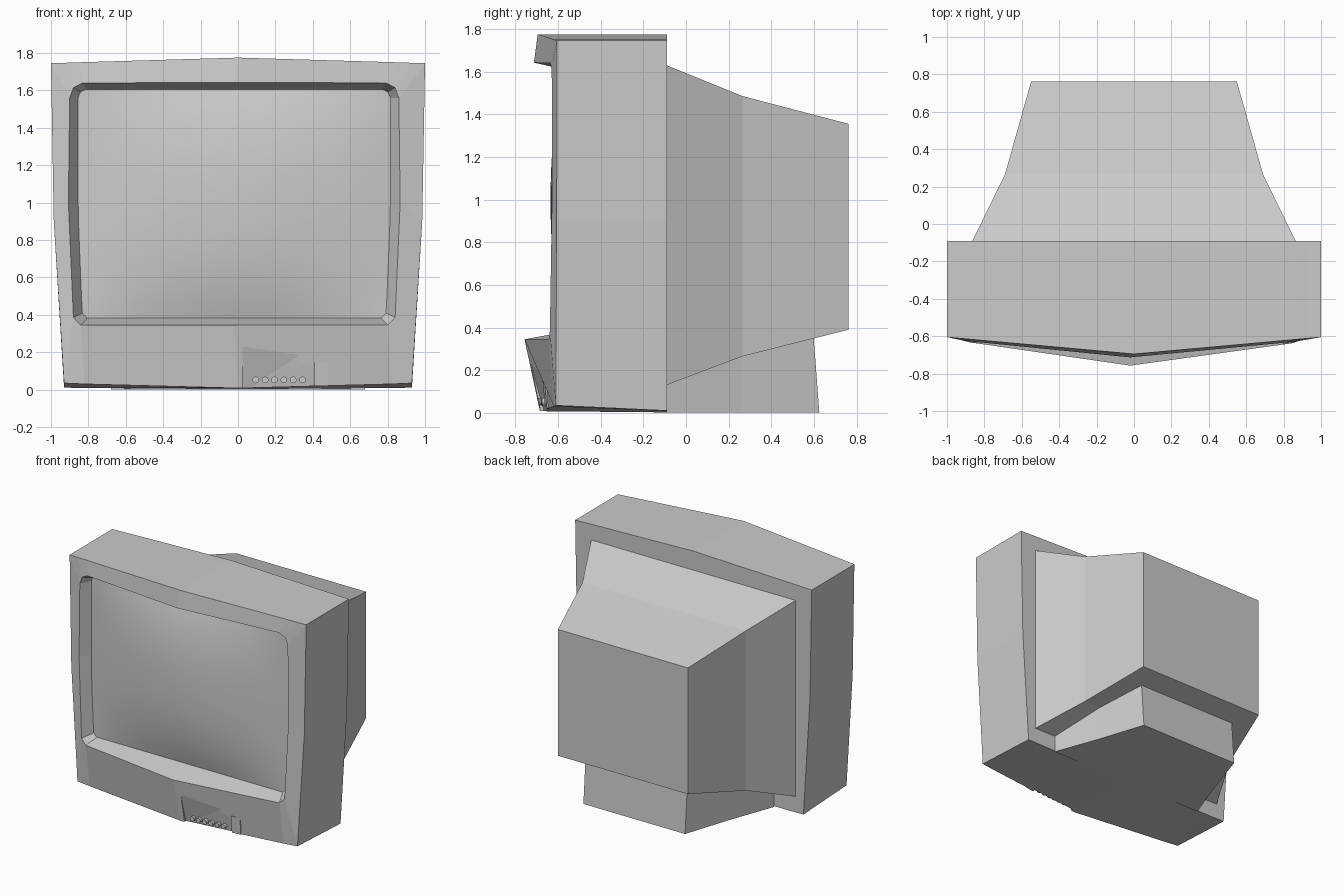
import bpy, bmesh
from mathutils import Vector

if "Cube" in bpy.data.objects:
    bpy.data.objects.remove(bpy.data.objects["Cube"])


def make(name, rings=None, hull=None):
    """Capped loft through equal-length rings, or a convex hull of points."""
    bm = bmesh.new()
    if hull:
        bmesh.ops.convex_hull(bm, input=[bm.verts.new(p) for p in hull])
    else:
        loops = [[bm.verts.new(p) for p in r] for r in rings]
        n = len(loops[0])
        for a, b in zip(loops, loops[1:]):
            for i in range(n):
                j = (i + 1) % n
                bm.faces.new((a[i], a[j], b[j], b[i]))
        bm.faces.new(loops[0])
        bm.faces.new(loops[-1])
    bmesh.ops.recalc_face_normals(bm, faces=bm.faces)
    me = bpy.data.meshes.new(name)
    bm.to_mesh(me)
    bm.free()
    ob = bpy.data.objects.new(name, me)
    bpy.context.collection.objects.link(ob)
    return ob


def mirrored(half, shift=0.0):
    """Close a half outline (bottom centre to top centre) by mirroring in x."""
    full = half + [(-x, z) for x, z in half[-2:0:-1]]
    return [(x + shift, z) for x, z in full]


# Front housing: back outline -> front outline -> opening -> recess floor
outer = mirrored([(0, .008), (.82, .03), (.93, .035), (.985, .9), (1, 1.745),
                  (.93, 1.747), (.85, 1.75), (0, 1.775)])
opening = mirrored([(0, .345), (.82, .345), (.86, .385), (.887, 1.0), (.88, 1.56),
                    (.86, 1.615), (.81, 1.64), (0, 1.642)], -.02)
inner = mirrored([(0, .383), (.785, .383), (.81, .41), (.835, 1.0), (.835, 1.56),
                  (.82, 1.59), (.79, 1.605), (0, 1.605)], -.02)


def bow(x, z, edge, low, high):
    return edge - (low if z < 1 else high) * (1 - abs(x))


housing = make("front_housing", [
    [(x, -.09, z if z > .1 else z * .3) for x, z in outer],
    [(x, bow(x, z, -.605, .08, .09), z) for x, z in outer],
    [(x, bow(x, z, -.615, .145, .10), z) for x, z in opening],
    [(x, -.55, z) for x, z in inner]])

# Tilted recess for the control panel
back = [(.025, -.730, .24), (.41, -.681, .24), (.025, -.658, -.02), (.41, -.630, -.02)]
cutter = make("panel_cutter", hull=back + [(x, -.9, z) for x, y, z in back])
cutter.hide_render = True
mod = housing.modifiers.new("panel_recess", 'BOOLEAN')
mod.operation = 'DIFFERENCE'
mod.solver = 'EXACT'
mod.object = cutter
bpy.context.view_layer.objects.active = housing
bpy.ops.object.modifier_apply(modifier=mod.name)
bpy.data.objects.remove(cutter)

# Bulging picture tube
bm = bmesh.new()
NX, NZ = 28, 18
grid = []
for j in range(NZ + 1):
    v = 2 * j / NZ - 1
    row = []
    for i in range(NX + 1):
        u = 2 * i / NX - 1
        y = -.553 - .082 * (1 - abs(u) ** 1.8) * (1 - abs(v) ** 2.4)
        row.append(bm.verts.new((-.02 + .832 * u, y, .994 + .611 * v)))
    grid.append(row)
for j in range(NZ):
    for i in range(NX):
        bm.faces.new((grid[j][i], grid[j][i + 1], grid[j + 1][i + 1], grid[j + 1][i]))
me = bpy.data.meshes.new("screen")
bm.to_mesh(me)
bm.free()
me.shade_smooth()
bpy.context.collection.objects.link(bpy.data.objects.new("screen", me))


# Rear tube cover and foot: stacked rectangles tapering backwards
def section(w, z0, z1, y0, y1):
    return [(-w, y0, z0), (w, y0, z0), (w, y1, z1), (-w, y1, z1)]


make("rear_cover", [section(.865, .13, 1.63, -.092, -.092),
                    section(.69, .265, 1.485, .265, .265),
                    section(.55, .39, 1.355, .762, .762)])
make("rear_foot", [section(.68, .001, .18, -.092, -.092),
                   section(.55, .001, .30, .26, .26),
                   section(.43, .001, .36, .625, .598)])

# Small catch beside the panel
front = [(.41, -.672, .15), (.48, -.663, .15), (.41, -.660, .02), (.48, -.652, .02)]
make("panel_catch", hull=front + [(x, -.58, z) for x, y, z in front])

# Row of buttons
for i in range(6):
    x = .095 + .05 * i
    bpy.ops.mesh.primitive_cylinder_add(vertices=12, radius=.018, depth=.05,
                                        location=(x, -.672 + .074 * (x - .025), .052),
                                        rotation=(1.5708, 0, 0))
    bpy.context.object.name = f"button_{i + 1}"
